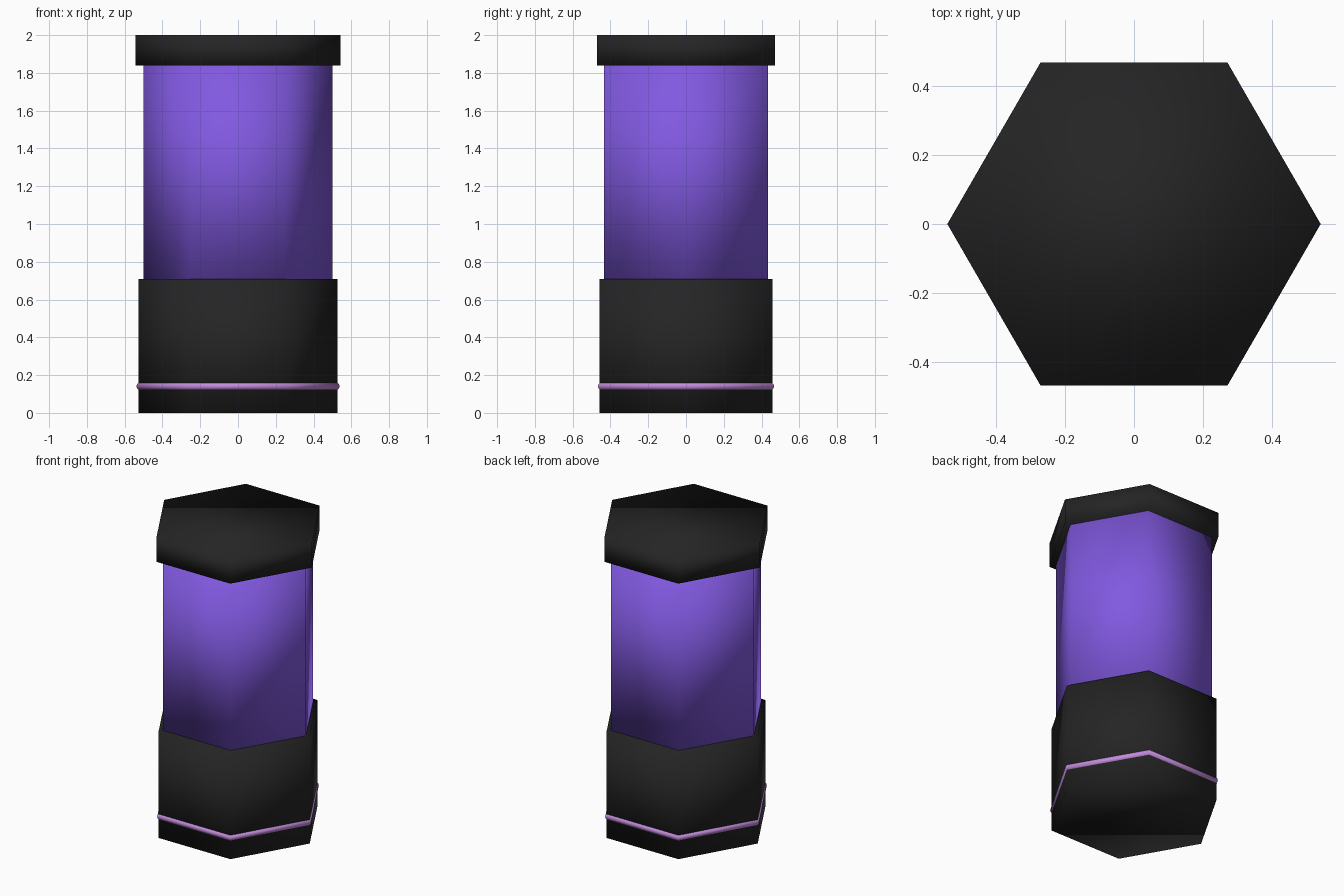
import bpy
import bmesh
from math import cos, sin, tau

SIDES = 6

cube = bpy.data.objects.get("Cube")
if cube:
    bpy.data.objects.remove(cube, do_unlink=True)


def material(name, rgb):
    mat = bpy.data.materials.new(name)
    mat.use_nodes = True
    color = (*rgb, 1.0)
    mat.diffuse_color = color
    mat.node_tree.nodes["Principled BSDF"].inputs["Base Color"].default_value = color
    return mat


def revolve(name, profile, mat, closed=False):
    """Turn an (r, z) profile, listed bottom to top on the outside, into a hexagonal solid."""
    bm = bmesh.new()
    rings = [[bm.verts.new((r * cos(tau * i / SIDES), r * sin(tau * i / SIDES), z))
              for i in range(SIDES)] for r, z in profile]
    pairs = list(zip(rings, rings[1:]))
    if closed:
        pairs.append((rings[-1], rings[0]))
    else:
        bm.faces.new(rings[0][::-1])
        bm.faces.new(rings[-1])
    for low, high in pairs:
        for i in range(SIDES):
            j = (i + 1) % SIDES
            bm.faces.new((low[i], low[j], high[j], high[i]))
    bmesh.ops.recalc_face_normals(bm, faces=bm.faces)
    # Normals blend over every edge, including the rims
    for face in bm.faces:
        face.smooth = True
    mesh = bpy.data.meshes.new(name)
    bm.to_mesh(mesh)
    bm.free()
    mesh.materials.append(mat)
    obj = bpy.data.objects.new(name, mesh)
    bpy.context.collection.objects.link(obj)
    return obj


def prism(name, radius, bottom, top, mat):
    return revolve(name, [(radius, bottom), (radius, top)], mat)


black = material("black casing", (0.018, 0.018, 0.018))
purple = material("purple body", (0.22, 0.1, 0.75))
lilac = material("lilac trim", (0.55, 0.26, 0.72))

# Stacked hexagonal sections
prism("base", 0.528, 0.0, 0.71, black)
prism("body", 0.5, 0.70, 1.85, purple)
prism("cap", 0.543, 1.84, 2.0, black)

# Round-section trim ring around the base
STEPS, RING_RADIUS, TUBE, RING_Z = 12, 0.517, 0.021, 0.141
section = [(RING_RADIUS + TUBE * cos(tau * k / STEPS), RING_Z + TUBE * sin(tau * k / STEPS))
           for k in range(STEPS)]
revolve("trim_ring", section, lilac, closed=True)
